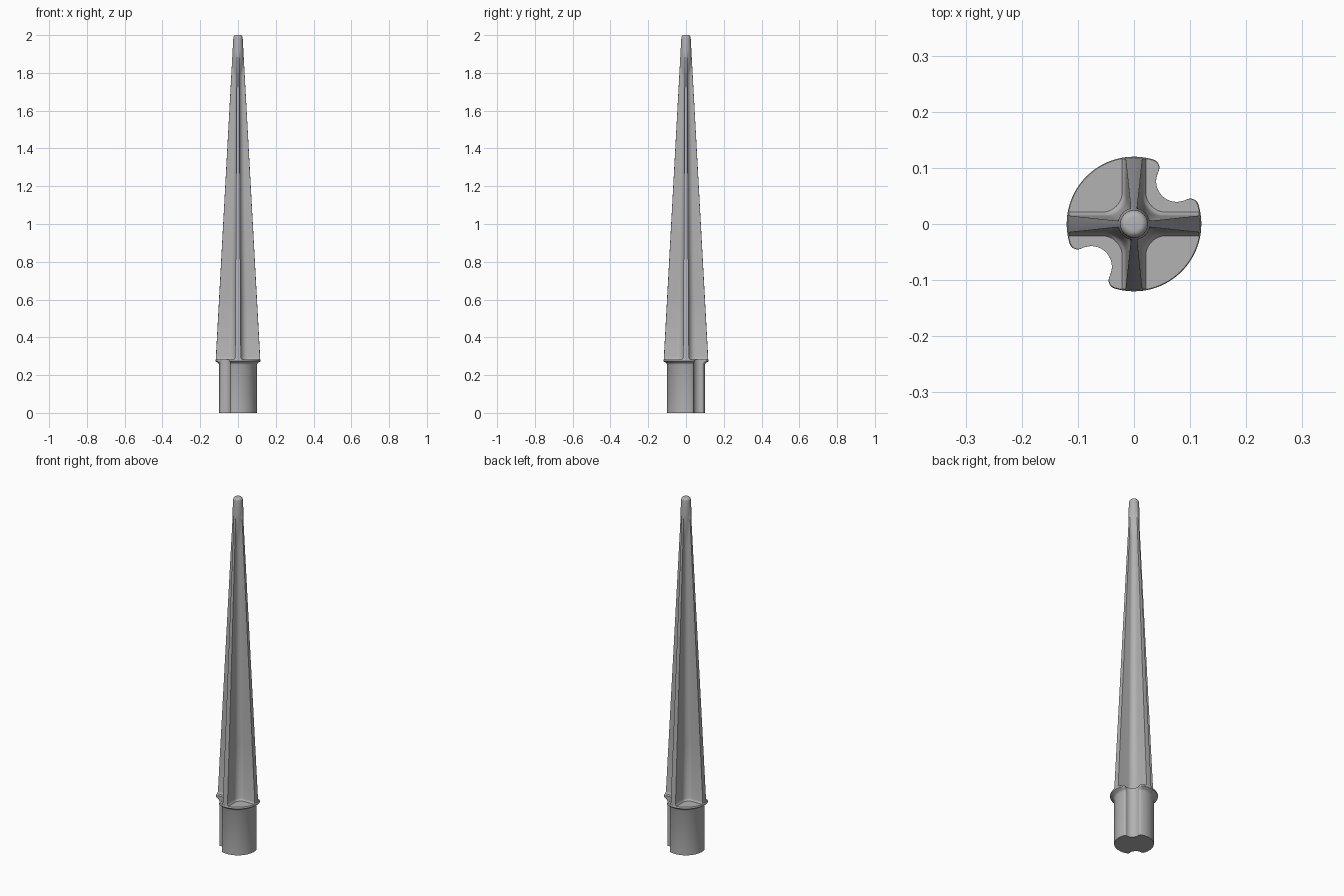
import bpy, bmesh, math
from math import sin, cos, pi, radians

if "Cube" in bpy.data.objects:
    bpy.data.objects.remove(bpy.data.objects["Cube"])

grey = bpy.data.materials.new("plain grey")
grey.diffuse_color = (0.45, 0.45, 0.45, 1)
grey.use_nodes = True
grey.node_tree.nodes["Principled BSDF"].inputs["Base Color"].default_value = grey.diffuse_color


def loft(name, rings):
    """Skin a stack of equal-length (points, z) rings and cap both ends."""
    bm = bmesh.new()
    loops = [[bm.verts.new((x, y, z)) for x, y in pts] for pts, z in rings]
    n = len(loops[0])
    for a, b in zip(loops, loops[1:]):
        for i in range(n):
            j = (i + 1) % n
            bm.faces.new((a[i], a[j], b[j], b[i]))
    bm.faces.new(loops[0][::-1])
    bm.faces.new(loops[-1])
    bmesh.ops.recalc_face_normals(bm, faces=bm.faces)
    me = bpy.data.meshes.new(name)
    bm.to_mesh(me)
    bm.free()
    ob = bpy.data.objects.new(name, me)
    bpy.context.collection.objects.link(ob)
    me.materials.append(grey)
    bpy.ops.object.select_all(action='DESELECT')
    ob.select_set(True)
    bpy.context.view_layer.objects.active = ob
    bpy.ops.object.shade_smooth_by_angle(angle=radians(35))


def arc(cx, cy, r, a0, a1, n):
    return [(cx + r * cos(a0 + (a1 - a0) * i / n), cy + r * sin(a0 + (a1 - a0) * i / n))
            for i in range(n + 1)]


def grooved_disc(R, f, d=0.108, g=0.037):
    """Circle with two opposite round grooves whose lips have radius f."""
    q = R - f
    t = math.acos((q * q + d * d - (g + f) ** 2) / (2 * q * d))
    lx, ly = q * cos(t), q * sin(t)             # lip centre, groove along +x
    k = math.atan2(ly, lx - d)                  # groove centre to lip centre
    half = arc(d, 0, g, 2 * pi - k, k, 16)      # lower to upper groove side
    half += arc(lx, ly, f, k - pi, t, 8)[1:] if k - pi < t else []
    half += arc(0, 0, R, t, pi - t, 36)[1:]
    half += arc(-lx, ly, f, pi - t, 2 * pi - k, 8)[1:-1]
    full = half + [(-x, -y) for x, y in half]
    c = cos(pi / 4)
    return [((x - y) * c, (x + y) * c) for x, y in full]


# Plug and flared collar
loft("socket_plug", [(grooved_disc(R, f), z) for R, f, z in (
    (0.1, 0.01, 0), (0.1, 0.01, 0.255), (0.103, 0.011, 0.262), (0.109, 0.0125, 0.267),
    (0.117, 0.0145, 0.271), (0.12, 0.015, 0.274), (0.12, 0.015, 0.281),
    (0.1185, 0.0145, 0.2835))])


def cross(z, spread=0.0):
    """Four-finned section; the hollows fade into a round tip."""
    t = (z - 0.28) / 1.72
    e = 0.118 + (0.024 - 0.118) * t
    w = 0.015 + (0.005 - 0.015) * t + spread
    rho = min(0.036 - 0.017 * t, e - w - 0.004)
    blend = min(1, max(0, (z - 1.78) / 0.14))
    a = math.asin(w / e)
    quad = arc(0, 0, e, -a, a, 4)
    c = w + rho
    quad += arc(c, c, rho, 1.5 * pi, pi, 12)
    mixed = []
    for x, y in quad:
        h = math.hypot(x, y)
        s = 1 + blend * (e / h - 1)
        mixed.append((x * s, y * s))
    out = []
    for k in range(4):
        ck, sk = (1, 0, -1, 0)[k], (0, 1, 0, -1)[k]
        out += [(x * ck - y * sk, x * sk + y * ck) for x, y in mixed]
    return out


# Finned spike with a small root fillet and rounded tip
rings = [(cross(z, s), z) for z, s in (
    (0.278, 0.007), (0.284, 0.006), (0.287, 0.0035), (0.291, 0.0015), (0.297, 0))]
rings += [(cross(z), z) for z in (0.6, 0.9, 1.2, 1.5, 1.7, 1.78, 1.81, 1.85, 1.89, 1.92, 1.985)]
for i in range(1, 6):
    a = i * pi / 10
    s = 1 - 0.5 * (1 - cos(a))
    rings.append(([(x * s, y * s) for x, y in cross(1.985)], 1.985 + 0.015 * sin(a)))
loft("finned_spike", rings)
